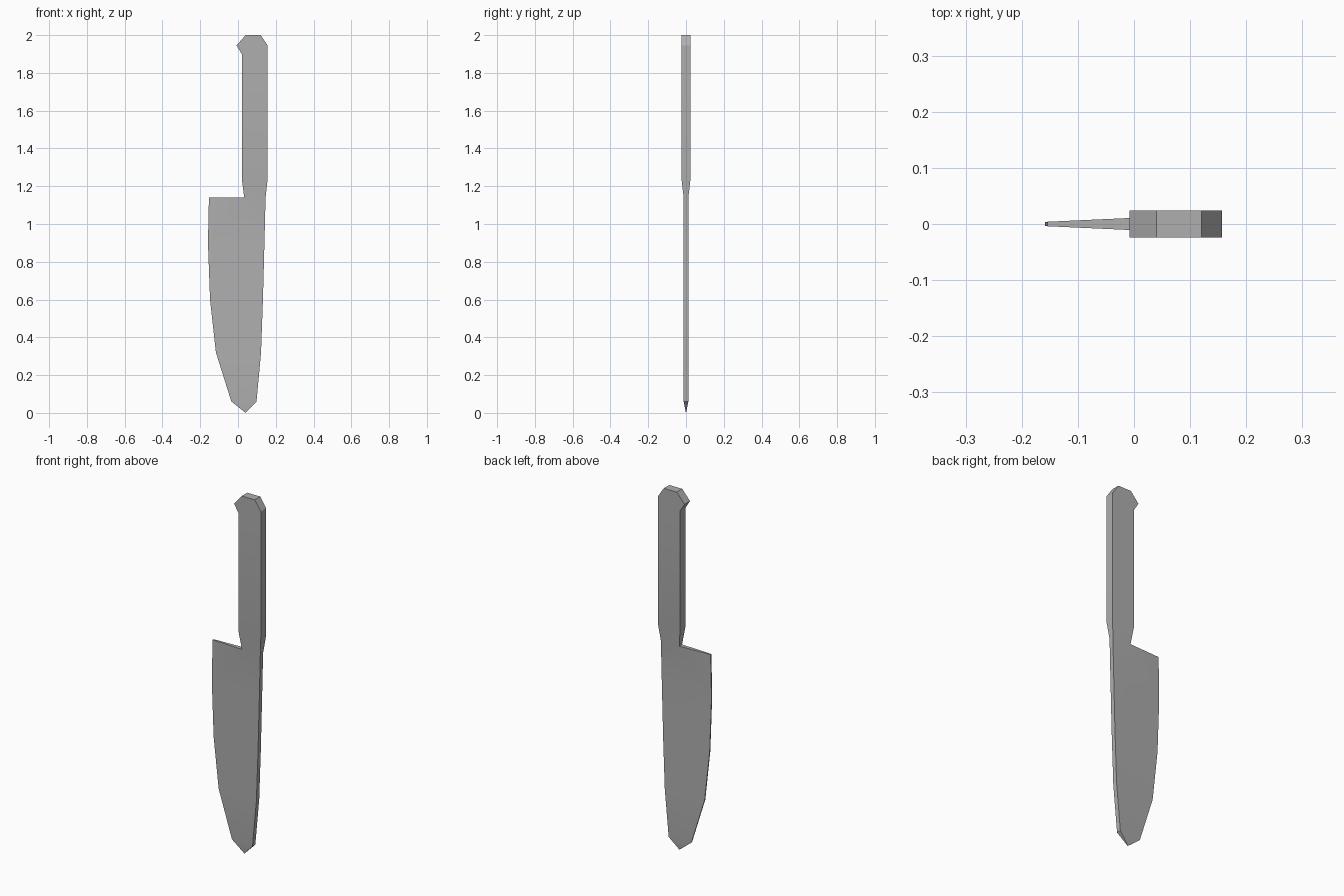
import bpy
import bmesh
import math

cube = bpy.data.objects.get("Cube")
if cube:
    bpy.data.objects.remove(cube, do_unlink=True)

steel = bpy.data.materials.new("grey steel")
steel.use_nodes = True
colour = (0.43, 0.43, 0.43, 1)
steel.diffuse_color = colour
steel.node_tree.nodes["Principled BSDF"].inputs["Base Color"].default_value = colour

GRIP, SPINE, EDGE = 0.024, 0.0125, 0.003   # half thicknesses

# Handle rows from pommel to neck: height, belly x, back x, half thickness
handle_rows = [
    (2.0, 0.04, 0.12, GRIP),
    (1.945, -0.008, 0.157, GRIP),
    (1.9, 0.02, 0.157, GRIP),
    (1.24, 0.02, 0.157, GRIP),
    (1.14, 0.033, 0.146, SPINE),
]
# Blade rows from below the heel to near the tip: height, edge x, spine x
blade_rows = [
    (0.9, -0.159, 0.14),
    (0.6, -0.148, 0.132),
    (0.32, -0.117, 0.122),
    (0.06, -0.035, 0.098),
]

bm = bmesh.new()
pairs = {}


def point(x, z, half):
    """Make a front vertex and its mirrored back vertex."""
    front = bm.verts.new((x, -half, z))
    pairs[front] = bm.verts.new((x, half, z))
    return front


def strip(rows):
    for (a, b), (c, d) in zip(rows, rows[1:]):
        bm.faces.new((a, c, d, b))


# Front sheet of the handle
handle = [(point(a, z, h), point(b, z, h)) for z, a, b, h in handle_rows]
strip(handle)

# Front sheet of the blade, joined to the neck and closed at heel and tip
blade = [(point(a, z, EDGE), point(b, z, SPINE)) for z, a, b in blade_rows]
strip(blade)
neck, back = handle[-1]
heel = point(-0.154, 1.14, EDGE + 0.001)
tip = point(0.04, 0, 0.0005)
top_edge, top_spine = blade[0]
bm.faces.new((heel, top_edge, neck))
bm.faces.new((neck, top_edge, top_spine))
bm.faces.new((neck, top_spine, back))
bm.faces.new((blade[-1][0], tip, blade[-1][1]))

# Mirrored back sheet and the rim between the two sheets
rim = [tuple(e.verts) for e in bm.edges if e.is_boundary]
for face in list(bm.faces):
    bm.faces.new([pairs[v] for v in reversed(face.verts)])
for a, b in rim:
    bm.faces.new((a, b, pairs[b], pairs[a]))
bmesh.ops.recalc_face_normals(bm, faces=bm.faces[:])

mesh = bpy.data.meshes.new("kitchen_knife")
bm.to_mesh(mesh)
bm.free()
mesh.materials.append(steel)
knife = bpy.data.objects.new("kitchen_knife", mesh)
bpy.context.collection.objects.link(knife)

bpy.ops.object.select_all(action="DESELECT")
knife.select_set(True)
bpy.context.view_layer.objects.active = knife
bpy.ops.object.shade_smooth_by_angle(angle=math.radians(30))
